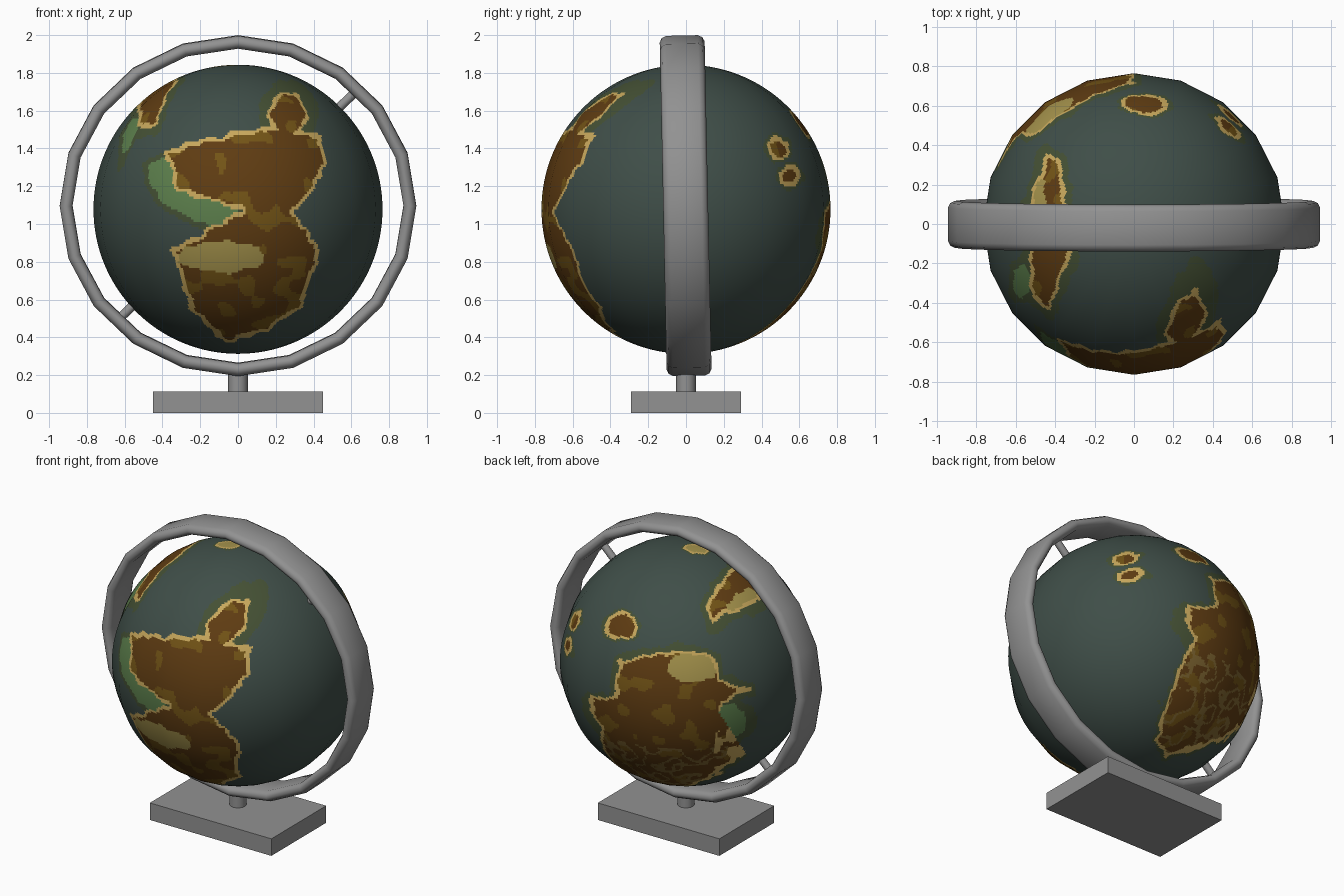
import bpy, bmesh, math
from mathutils import Vector, Matrix, noise

if "Cube" in bpy.data.objects:
    bpy.data.objects.remove(bpy.data.objects["Cube"])

CZ, R = 1.078, 0.765          # globe centre height and radius


def material(name, r, g, b):
    lin = [((c / 255 + 0.055) / 1.055) ** 2.4 for c in (r, g, b)]
    m = bpy.data.materials.new(name)
    m.diffuse_color = (*lin, 1)
    m.use_nodes = True
    m.node_tree.nodes["Principled BSDF"].inputs["Base Color"].default_value = m.diffuse_color
    return m


grey = material("stand grey", 146, 146, 146)
MAP = [material("ocean teal", 63, 78, 72), material("shallow olive", 68, 80, 52),
       material("lowland green", 92, 127, 76), material("land brown", 95, 60, 18),
       material("upland gold", 115, 84, 22), material("mottled khaki", 125, 100, 48),
       material("sand", 165, 147, 76), material("coast tan", 200, 168, 92)]
OCEAN, SHALLOW, GREEN, BROWN, GOLD, KHAKI, SAND, TAN = range(8)


def finish(name, bm, mats, smooth=None):
    me = bpy.data.meshes.new(name)
    bmesh.ops.recalc_face_normals(bm, faces=bm.faces)
    bm.to_mesh(me)
    bm.free()
    ob = bpy.data.objects.new(name, me)
    bpy.context.collection.objects.link(ob)
    for m in mats:
        me.materials.append(m)
    if smooth:
        me.shade_smooth()
        if smooth < 180:
            bpy.ops.object.select_all(action='DESELECT')
            ob.select_set(True)
            bpy.context.view_layer.objects.active = ob
            bpy.ops.object.shade_smooth_by_angle(angle=math.radians(smooth))
    return ob


def rod(name, a, b, r, sides):
    a, b = Vector(a), Vector(b)
    bm = bmesh.new()
    rot = (b - a).to_track_quat('Z', 'Y').to_matrix().to_4x4()
    bmesh.ops.create_cone(bm, cap_ends=True, segments=sides, radius1=r, radius2=r,
                          depth=(b - a).length, matrix=Matrix.Translation((a + b) / 2) @ rot)
    return finish(name, bm, [grey], 40)


# Base slab and post
bm = bmesh.new()
bmesh.ops.create_cube(bm, size=1, matrix=Matrix.Translation((0, 0, 0.057)) @ Matrix.Diagonal((0.9, 0.58, 0.114, 1)))
finish("base", bm, [grey])
rod("post", (0, 0, 0.1), (0, 0, 0.23), 0.052, 16)

# Outer ring: rounded band swept round 20 sides, leaning very slightly
half = [(0, 0.085), (-0.012, 0.108), (-0.034, 0.119), (-0.056, 0.108), (-0.068, 0.085)]
section = half + [(d, -y) for d, y in reversed(half)]
bm = bmesh.new()
loops = []
for i in range(20):
    a = math.radians(18 * i)
    loops.append([bm.verts.new(((0.944 + d) * math.sin(a), y, (0.901 + d) * math.cos(a))) for d, y in section])
for i in range(20):
    p, q = loops[i], loops[(i + 1) % 20]
    for j in range(len(section)):
        k = (j + 1) % len(section)
        bm.faces.new((p[j], p[k], q[k], q[j]))
bm.transform(Matrix.Translation((0, -0.002, 1.097)) @ Matrix.Rotation(0.021, 4, 'X'))
finish("meridian_ring", bm, [grey], 60)

# Axis pins
for side, name in ((1, "upper_pin"), (-1, "lower_pin")):
    d = Vector((math.cos(0.765), 0, math.sin(0.765))) * side
    c = Vector((-0.015, 0, CZ + 0.01))
    rod(name, c + d * 0.72, c + d * 0.89, 0.024, 12)


# Map stencils: outlines in percent of the radius, projected on the globe from one direction
def axes(az, el):
    a, e = math.radians(az), math.radians(el)
    return (Vector((math.cos(a), math.sin(a), 0)),
            Vector((-math.sin(a) * math.sin(e), math.cos(a) * math.sin(e), math.cos(e))),
            Vector((math.sin(a) * math.cos(e), -math.cos(a) * math.cos(e), math.sin(e))))


FRONT, RIGHT, TOP, BACK, UNDER = axes(0, 0), axes(90, 0), axes(0, 90), axes(215, 25), axes(140, -30)


class Stencil:
    def __init__(self, view, halo, *pts):
        self.view, self.halo = view, halo
        self.p = [(pts[i] / 100, pts[i + 1] / 100) for i in range(0, len(pts), 2)]
        us, vs = zip(*self.p)
        self.box = (min(us) - .12, max(us) + .12, min(vs) - .12, max(vs) + .12)

    def depth(self, n):
        """Signed distance to the outline, positive inside."""
        r, u, d = self.view
        if n.dot(d) < 0:
            return -1
        x, y = n.dot(r), n.dot(u)
        if not (self.box[0] < x < self.box[1] and self.box[2] < y < self.box[3]):
            return -1
        inside, best = False, 9
        ax, ay = self.p[-1]
        for bx, by in self.p:
            ex, ey = bx - ax, by - ay
            t = max(0, min(1, ((x - ax) * ex + (y - ay) * ey) / (ex * ex + ey * ey)))
            best = min(best, (x - ax - t * ex) ** 2 + (y - ay - t * ey) ** 2)
            if (ay > y) != (by > y) and x < ax + (y - ay) / ey * ex:
                inside = not inside
            ax, ay = bx, by
        return math.sqrt(best) * (1 if inside else -1)


def blob(view, halo, u, v, ru, rv):
    pts = []
    for i in range(10):
        pts += [u + ru * math.cos(i * math.pi / 5), v + rv * math.sin(i * math.pi / 5)]
    return Stencil(view, halo, *pts)


# Continents: front, upper-left strip, back from above, back from below
front_land = Stencil(FRONT, 0, -52, 40, -26, 48, 22, 57, 59, 52, 62, 32, 50, 8, 40, -1, 57, -28,
                     45, -68, 21, -83, -9, -93, -33, -70, -46, -28, 3, 0, -43, 12)
strip_land = Stencil(TOP, .05, -59, 48, -50, 44, -41, -17, -56, -59, -69, -48, -71, 13)
back_land = Stencil(BACK, .05, -54, 0, -1, 9, 23, 2, 27, -15, 52, -23, 29, -35, 15, -59, 21, -75,
                    0, -101, -40, -97, -76, -43, -78, -31, -57, -32)
under_land = Stencil(UNDER, .02, 64, 61, 100, 45, 105, -10, 90, -49, 72, -63, 25, -77, 17, -63,
                     25, -32, 48, 20, 44, 44, 64, 44)
# Small lands, sandy areas and green lowlands
north_land, polar_land = blob(FRONT, .07, 35, 66, 14, 16), blob(TOP, .02, -9, -1, 11, 8)
lands = [front_land, strip_land, back_land, under_land, north_land, polar_land,
         blob(BACK, .02, -52, 27, 14, 12), blob(RIGHT, .02, 64, 42, 8, 8), blob(RIGHT, .02, 73, 23, 8, 8)]
sands = [blob(FRONT, 0, -12, -33, 32, 11), blob(TOP, 0, -65, 16, 6, 22), blob(BACK, 0, 5, -6, 21, 12), polar_land]
greens = [Stencil(FRONT, .04, -63, 31, -46, 38, 3, 2, -11, -15, -47, 0, -61, 15),
          blob(TOP, .04, -75, -38, 6, 12), blob(BACK, .06, 35, -48, 15, 13)]


def colour(n):
    rough = 0.028 * noise.noise(n * 12)
    found = [(s.depth(n) + rough, s.halo) for s in lands]
    land = max(f[0] for f in found)
    if land > 0:
        if land < 0.026:
            return TAN
        if any(s.depth(n) + rough > 0 for s in sands):
            return SAND
        if n.y > 0 and n.z < -0.35 and abs(noise.noise(n * 9)) < 0.11:
            return KHAKI
        return GOLD if noise.noise(n * 7 + Vector((3, 1, 5))) > 0.24 else BROWN
    low = [(s.depth(n) + rough, s.halo) for s in greens]
    if any(d > 0 for d, h in low):
        return GREEN
    return SHALLOW if any(d > -h and h for d, h in found + low) else OCEAN


# Globe: fine grid for the map, with a 20-sided outline and smooth normals
bm = bmesh.new()
bmesh.ops.create_uvsphere(bm, u_segments=360, v_segments=180, radius=1)
for f in bm.faces:
    f.material_index = colour(f.calc_center_median().normalized())
normals = [v.co.normalized() for v in bm.verts]
step = math.radians(18)
for v in bm.verts:
    lon = math.atan2(v.co.y, v.co.x) % step
    k = R * math.cos(step / 2) / math.cos(lon - step / 2)
    v.co = Vector((v.co.x * k, v.co.y * k, v.co.z * R + CZ))
globe = finish("globe", bm, MAP, 180)
globe.data.normals_split_custom_set_from_vertices(normals)
